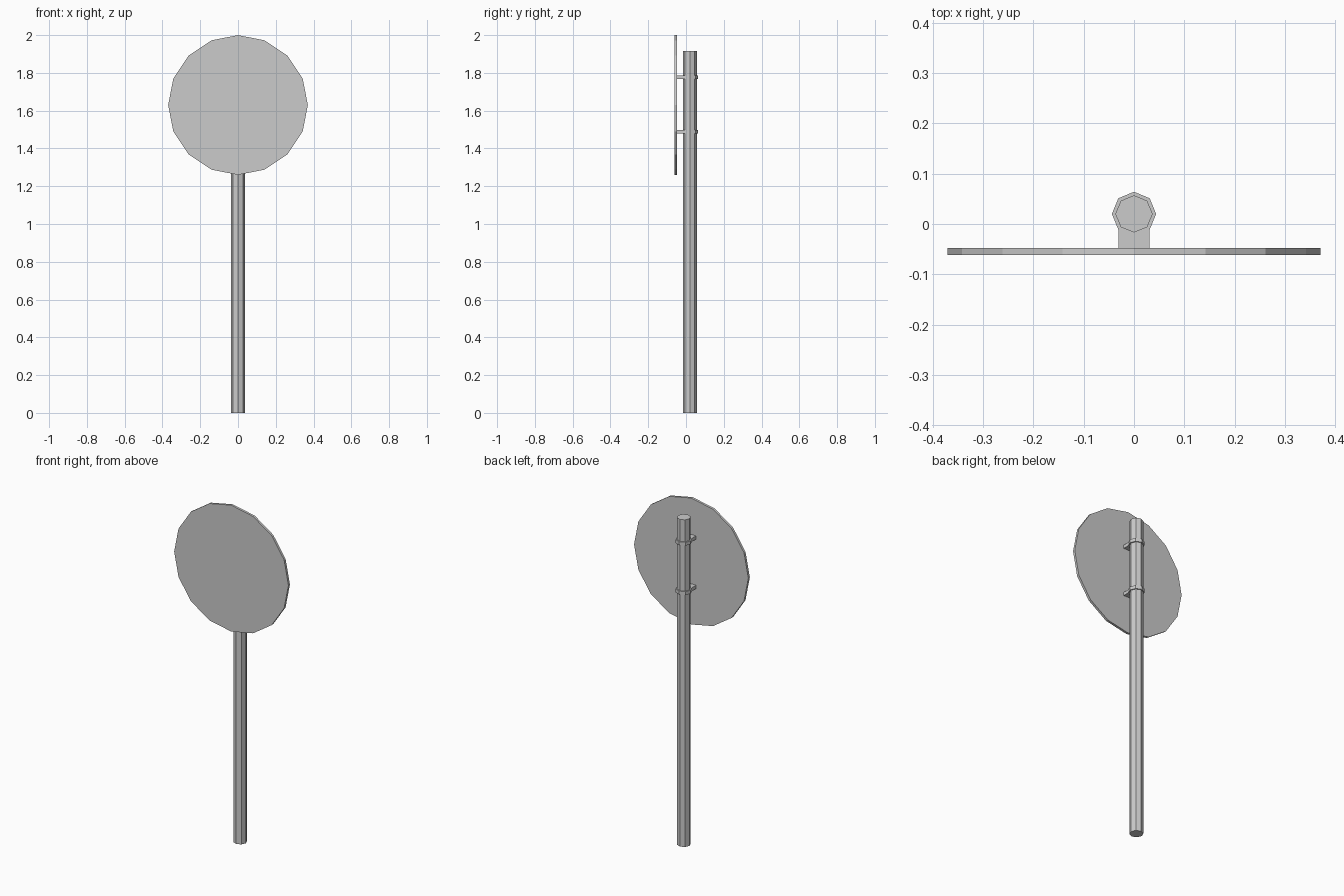
import bpy, bmesh
from math import sin, cos, pi
from mathutils import Vector

if "Cube" in bpy.data.objects:
    bpy.data.objects.remove(bpy.data.objects["Cube"])


def prism(name, points, offset):
    """Extrude a flat outline along an offset into a closed solid."""
    bm = bmesh.new()
    face = bm.faces.new([bm.verts.new(p) for p in points])
    ext = bmesh.ops.extrude_face_region(bm, geom=[face], use_keep_orig=True)
    verts = [g for g in ext["geom"] if isinstance(g, bmesh.types.BMVert)]
    bmesh.ops.translate(bm, verts=verts, vec=Vector(offset))
    bmesh.ops.recalc_face_normals(bm, faces=bm.faces[:])
    mesh = bpy.data.meshes.new(name)
    bm.to_mesh(mesh)
    bm.free()
    obj = bpy.data.objects.new(name, mesh)
    bpy.context.collection.objects.link(obj)
    return obj


def ring(radius, sides, start=0, count=None):
    return [(radius * cos(2 * pi * (start + i) / sides),
             radius * sin(2 * pi * (start + i) / sides))
            for i in range(count or sides)]


POLE_Y = 0.02

# Octagonal post
prism("post", [(x, y + POLE_Y, 0) for x, y in ring(0.037, 8)], (0, 0, 1.915))

# Sixteen-sided sign plate
prism("sign_plate", [(x, -0.062, z + 1.63) for x, z in ring(0.37, 16)],
      (0, 0.014, 0))

# Clamps: collar around the post with a straight block reaching the plate
collar = [(x, y + POLE_Y) for x, y in ring(0.044, 8, -1, 7)]
outline = collar + [(-0.031, -0.048), (0.031, -0.048)]
for label, z in (("lower", 1.488), ("upper", 1.777)):
    prism(label + "_clamp", [(x, y, z - 0.01) for x, y in outline],
          (0, 0, 0.02))
